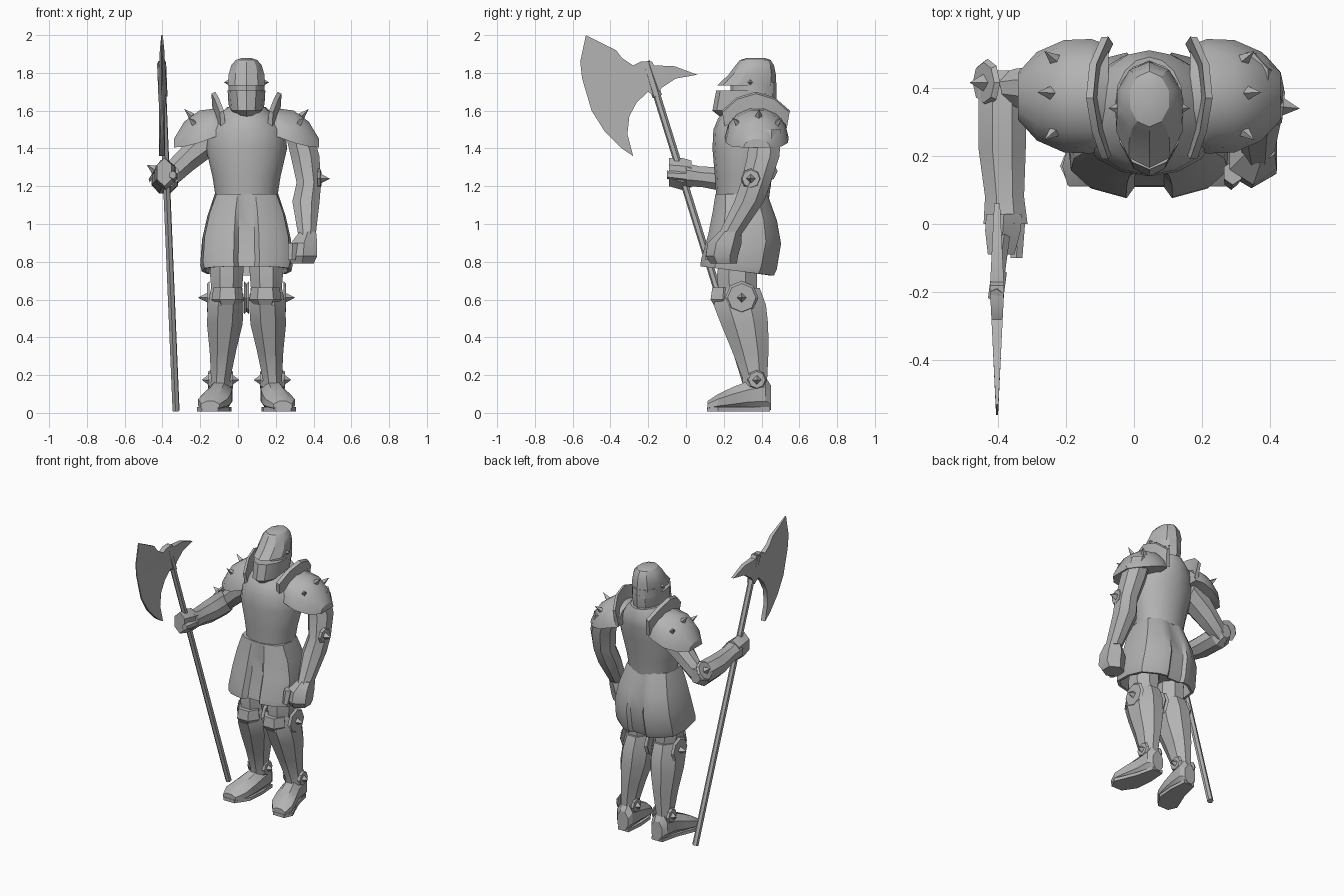
import bpy, bmesh
from math import cos, sin, pi
from mathutils import Vector

cube = bpy.data.objects.get("Cube")
if cube:
    bpy.data.objects.remove(cube, do_unlink=True)

steel = bpy.data.materials.new("steel grey")
steel.use_nodes = True
GREY = (0.45, 0.45, 0.45, 1)
steel.diffuse_color = GREY
steel.node_tree.nodes["Principled BSDF"].inputs["Base Color"].default_value = GREY
MID = 0.045  # body centre line


def finish(name, bm, angle=0.5):
    bmesh.ops.recalc_face_normals(bm, faces=bm.faces)
    mesh = bpy.data.meshes.new(name)
    bm.to_mesh(mesh)
    bm.free()
    mesh.materials.append(steel)
    obj = bpy.data.objects.new(name, mesh)
    bpy.context.collection.objects.link(obj)
    bpy.ops.object.select_all(action="DESELECT")
    obj.select_set(True)
    bpy.context.view_layer.objects.active = obj
    bpy.ops.object.shade_smooth_by_angle(angle=angle)
    return obj


def skin(name, rings):
    """Join equal rings of points into a capped shell."""
    bm = bmesh.new()
    loops = [[bm.verts.new(p) for p in r] for r in rings]
    n = len(loops[0])
    for a, b in zip(loops, loops[1:]):
        for i in range(n):
            j = (i + 1) % n
            bm.faces.new((a[i], a[j], b[j], b[i]))
    caps = [bm.faces.new(loops[0]), bm.faces.new(loops[-1])]
    bm.normal_update()
    bmesh.ops.triangulate(bm, faces=caps)
    return finish(name, bm)


def loft(name, stations, axis="Z", sides=8, turn=0.5):
    """Stations are x, y, z and two radii across the axis."""
    u, v = {"Z": ((1, 0, 0), (0, 1, 0)), "X": ((0, 1, 0), (0, 0, 1)),
            "Y": ((1, 0, 0), (0, 0, 1))}[axis]
    u, v = Vector(u), Vector(v)
    rings = []
    for x, y, z, a, b in stations:
        angles = [2 * pi * (i + turn) / sides for i in range(sides)]
        rings.append([Vector((x, y, z)) + u * a * cos(t) + v * b * sin(t) for t in angles])
    return skin(name, rings)


def body_loft(name, levels, sides, turn=0):
    """Levels are height, half width, front y and back y."""
    return loft(name, [(MID, (f + b) / 2, z, w, (b - f) / 2) for z, w, f, b in levels],
                sides=sides, turn=turn)


def cone(name, loc, direction, r1, r2, depth, sides):
    direction = Vector(direction).normalized()
    bm = bmesh.new()
    bmesh.ops.create_cone(bm, cap_ends=True, segments=sides, radius1=r1, radius2=r2, depth=depth)
    spin = direction.to_track_quat("Z", "Y").to_matrix().to_4x4()
    bm.transform(spin)
    bmesh.ops.translate(bm, verts=bm.verts, vec=Vector(loc) + direction * depth / 2)
    return finish(name, bm)


def spike(name, loc, direction, r=0.02, h=0.055):
    cone(name, loc, direction, r, 0, h, 4)


def stud(name, loc, direction, r, h=0.05):
    """Flat round guard with a spike on it."""
    cone(name + "_guard", loc, direction, r, r * 0.85, 0.014, 8)
    spike(name + "_spike", Vector(loc) + Vector(direction).normalized() * 0.012, direction, 0.026, h)


# Helmet: face guard, recessed eye slit, crown
body_loft("visor", [(1.56, .05, .19, .42), (1.60, .09, .14, .47), (1.655, .097, .15, .48),
                    (1.708, .1, .16, .48)], 12, 0)
body_loft("eye_slit_core", [(1.69, .096, .235, .478), (1.75, .096, .235, .478)], 12, 0)
body_loft("helmet_crown", [(1.734, .103, .165, .478), (1.79, .1, .225, .476),
                           (1.84, .085, .262, .466), (1.868, .06, .285, .448), (1.878, .03, .32, .42)], 10, .5)
body_loft("neck", [(1.5, .09, .24, .46), (1.6, .075, .25, .45)], 10)

# Breastplate
body_loft("breastplate", [(1.14, .163, .16, .44), (1.25, .18, .153, .455), (1.40, .215, .14, .485),
                          (1.5, .205, .145, .505), (1.56, .165, .17, .51), (1.62, .1, .22, .49)], 16)

# Pleated skirt, half outline mirrored; folds deepen towards the hem
half = [(.045, .085, .035), (.07, .085, 0), (.18, .115, 0), (.235, .165, 0), (.25, .3, 0),
        (.225, .41, 0), (.13, .48, 0), (.07, .495, 0), (.05, .495, -.02)]
outline = half + [(-x, y, fold) for x, y, fold in reversed(half)]
levels = [(1.16, .67, 0, 0), (1.04, .83, .02, .4), (.92, .94, .02, 1), (.785, .98, -.01, 1),
          (.75, .95, -.02, 1), (.75, .88, -.02, 1), (.86, .86, 0, 1)]
skin("skirt", [[(MID + x * s, .3 + (y + fold * deep - .3) * s + shift, z - (y - .3) * .12 * (z < 1.1))
                for x, y, fold in outline] for z, s, shift, deep in levels])
loft("hip_lining", [(MID, .28, .78, .17, .12), (MID, .3, .95, .16, .13)])

for s, side in ((1, "left"), (-1, "right")):
    def X(d):
        return MID + s * d

    # Legs and greaves
    loft(side + "_thigh", [(X(.1), .29, .9, .09, .11), (X(.105), .27, .73, .095, .115),
                           (X(.105), .275, .62, .085, .11)])
    loft(side + "_greave", [(X(.105), .28, .66, .09, .12), (X(.11), .285, .57, .103, .15),
                            (X(.115), .31, .47, .102, .135), (X(.125), .34, .33, .076, .105),
                            (X(.137), .365, .18, .055, .07), (X(.14), .365, .1, .06, .07)])
    loft(side + "_knee_plate", [(X(.1), .2, .665, .075, .07), (X(.1), .195, .6, .085, .075),
                                (X(.1), .2, .57, .06, .06)], sides=6, turn=0)
    for out, d, k in ((1, .195, "outer"), (-1, .014, "inner")):
        stud(f"{side}_{k}_knee", (X(d), .295, .61), (s * out, 0, 0), .088)
    for out, d, k in ((1, .19, "outer"), (-1, .085, "inner")):
        stud(f"{side}_{k}_ankle", (X(d), .375, .175), (s * out, 0, 0), .052, .035)

    # Boot, heel to turned-out toe
    loft(side + "_boot", [(X(.132), .45, .08, .045, .07), (X(.135), .42, .1, .065, .1),
                          (X(.14), .33, .09, .068, .085), (X(.158), .25, .073, .08, .07),
                          (X(.178), .17, .055, .084, .048), (X(.192), .113, .036, .052, .028)], axis="Y")
    skin(side + "_sole", [[(X(x), y, z) for x, y in ((.09, .445), (.17, .445), (.2, .32), (.262, .17),
                           (.235, .11), (.15, .11), (.09, .2), (.08, .32))] for z in (.008, .03)])

    # Shoulder dome built from arched sections
    arch = [pi * i / 7 for i in range(8)]
    skin(side + "_pauldron", [[(X(d), .375 + r * cos(t), low + (top - low) * sin(t)) for t in arch]
                              for d, r, top, low in ((.12, .15, 1.59, 1.47), (.17, .168, 1.615, 1.46),
                                                     (.25, .165, 1.605, 1.43), (.33, .13, 1.545, 1.41),
                                                     (.385, .07, 1.45, 1.405))])
    for y, d, z in ((.275, .275, 1.53), (.385, .29, 1.57), (.48, .275, 1.53)):
        spike(side + "_shoulder_spike", (X(d), y, z), (s * .6, (y - .38) * 5, .6))

    # Upright neck guard
    crest = [(.12, .19, 1.60), (.148, .27, 1.67), (.165, .37, 1.70), (.155, .47, 1.67), (.12, .55, 1.60)]
    skin(side + "_neck_guard", [[(X(d + o - drop * .12), .37 + (y - .37) * (1 - drop), z - drop)
                                 for o, drop in ((0, 0), (.022, .01), (.028, .12), (0, .12))]
                                for d, y, z in crest])
    spike(side + "_temple_spike", (X(.09), .34, 1.75), (s, 0, 0), .018, .03)

# Left arm, hanging
loft("left_arm", [(.32, .42, 1.5, .08, .09), (.355, .41, 1.36, .082, .092), (.375, .37, 1.22, .07, .085),
                  (.36, .335, 1.12, .078, .085), (.365, .23, .94, .05, .065)])
loft("left_fist", [(.37, .235, .96, .05, .06), (.35, .205, .9, .08, .09), (.345, .19, .83, .085, .085),
                   (.34, .2, .79, .07, .07)], sides=6)
loft("left_thumb", [(.29, .15, .9, .03, .035), (.285, .13, .81, .022, .03)], sides=6)
stud("left_elbow", (.425, .345, 1.24), (1, -.1, 0), .055)

# Right arm, raised and bent to the weapon
loft("right_upper_arm", [(-.1, .38, 1.48, .1, .1), (-.24, .39, 1.375, .088, .1),
                         (-.35, .40, 1.27, .06, .088), (-.41, .40, 1.23, .04, .06)], axis="X")
loft("right_forearm", [(-.385, .45, 1.245, .04, .05), (-.387, .39, 1.235, .076, .08),
                       (-.387, .22, 1.235, .075, .072), (-.38, .08, 1.25, .062, .058),
                       (-.377, 0, 1.26, .07, .066)], axis="Y")
loft("right_fist", [(-.382, .03, 1.265, .06, .07), (-.385, -.02, 1.265, .06, .085),
                    (-.39, -.09, 1.275, .045, .075)], axis="Y", sides=6)
loft("right_thumb", [(-.34, .02, 1.25, .025, .03), (-.345, -.1, 1.26, .02, .022)], axis="Y", sides=6)
stud("right_elbow", (-.43, .415, 1.28), (-.8, 0, .5), .07)

# Axe shaft
low, high = Vector((-.328, .365, .012)), Vector((-.405, -.21, 1.86))
cone("axe_shaft", low, high - low, .02, .02, (high - low).length, 6)
cone("axe_socket", low.lerp(high, .9), high - low, .026, .026, .185, 6)

# Axe head: wedge blade thick at the shaft, thin at the cutting edge
profile = [(-.53, 2), (-.37, 1.92), (-.34, 1.88), (-.28, 1.84), (-.24, 1.86), (-.18, 1.86),
           (-.17, 1.84), (-.06, 1.835), (.06, 1.79), (-.055, 1.77), (-.13, 1.72), (-.16, 1.67),
           (-.20, 1.70), (-.26, 1.645), (-.30, 1.57), (-.31, 1.476), (-.28, 1.36), (-.34, 1.40),
           (-.43, 1.49), (-.50, 1.60), (-.55, 1.77), (-.56, 1.86)]
skin("axe_head", [[(-.402 + e * max(.003, .021 - abs(y + .19) * .05), y, z) for y, z in profile]
                  for e in (-1, 1)])
